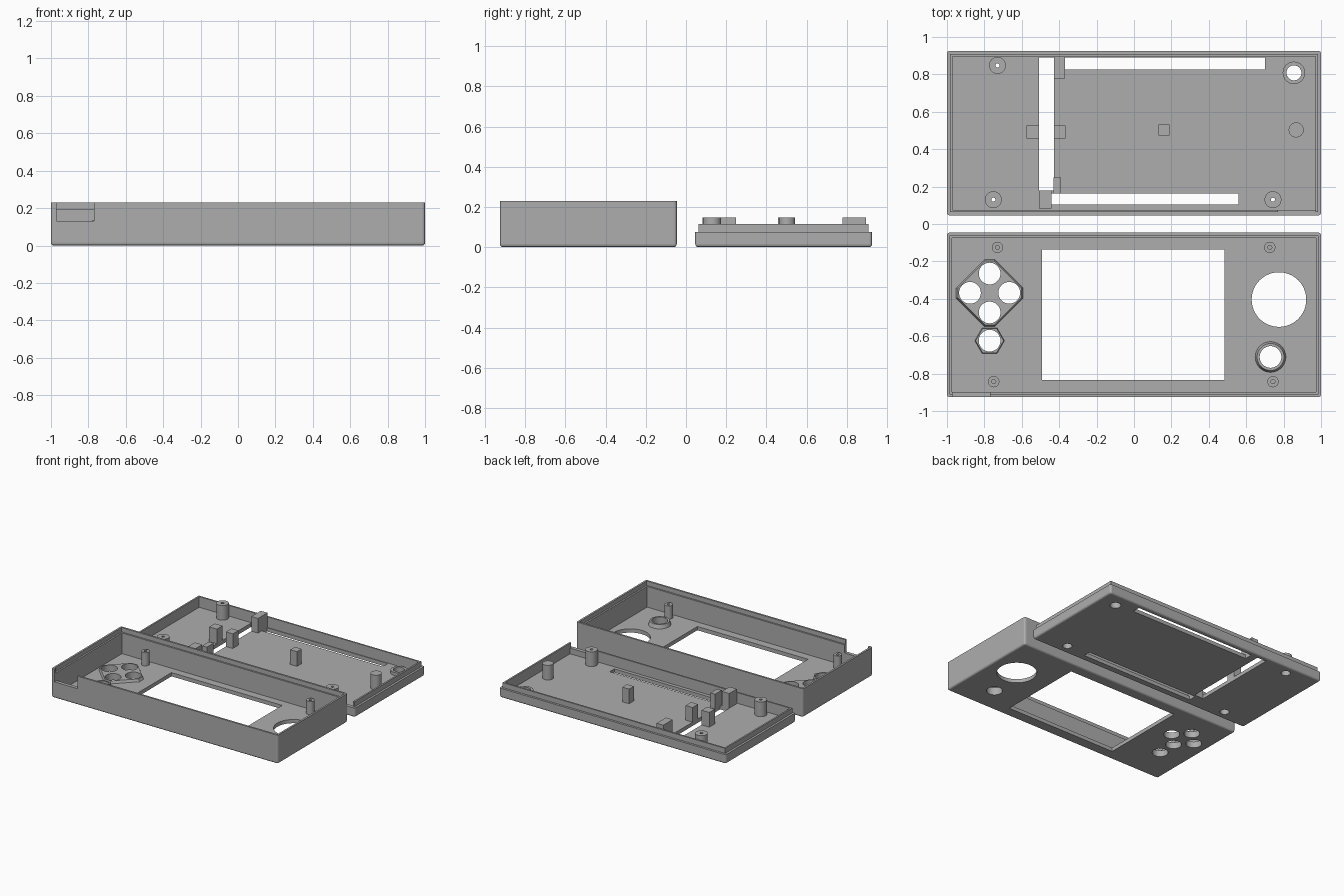
import bpy, bmesh, math

if "Cube" in bpy.data.objects:
    bpy.data.objects.remove(bpy.data.objects["Cube"])

grey = bpy.data.materials.new("plain_grey")
grey.diffuse_color = (0.42, 0.42, 0.42, 1)
grey.use_nodes = True
grey.node_tree.nodes["Principled BSDF"].inputs["Base Color"].default_value = grey.diffuse_color


def make(name, bm, smooth=False):
    bmesh.ops.recalc_face_normals(bm, faces=bm.faces)
    mesh = bpy.data.meshes.new(name)
    bm.to_mesh(mesh)
    bm.free()
    mesh.materials.append(grey)
    ob = bpy.data.objects.new(name, mesh)
    bpy.context.collection.objects.link(ob)
    if smooth:
        bpy.ops.object.select_all(action='DESELECT')
        ob.select_set(True)
        bpy.context.view_layer.objects.active = ob
        bpy.ops.object.shade_smooth_by_angle(angle=math.radians(35))
    return ob


def box(name, x0, x1, y0, y1, z0, z1, round_r=0):
    bm = bmesh.new()
    bmesh.ops.create_cube(bm, size=1)
    for v in bm.verts:
        v.co = ((x0 + x1) / 2 + v.co.x * (x1 - x0),
                (y0 + y1) / 2 + v.co.y * (y1 - y0),
                (z0 + z1) / 2 + v.co.z * (z1 - z0))
    if round_r:  # round every edge except the top rim
        edges = [e for e in bm.edges if min(v.co.z for v in e.verts) < z0 + 1e-5]
        bmesh.ops.bevel(bm, geom=edges, offset=round_r, segments=4,
                        profile=0.5, affect='EDGES')
    return make(name, bm)


def prism(name, pts, z0, z1, inset=1.0, centre=(0, 0)):
    """Extruded outline whose top is scaled about the centre."""
    bm = bmesh.new()
    cx, cy = centre
    low = [bm.verts.new((x, y, z0)) for x, y in pts]
    top = [bm.verts.new((cx + (x - cx) * inset, cy + (y - cy) * inset, z1)) for x, y in pts]
    bm.faces.new(low)
    bm.faces.new(top)
    for i in range(len(pts)):
        j = (i + 1) % len(pts)
        bm.faces.new((low[i], low[j], top[j], top[i]))
    return make(name, bm)


def ngon(x, y, r, n=48):
    return [(x + r * math.cos(2 * math.pi * i / n), y + r * math.sin(2 * math.pi * i / n))
            for i in range(n)]


def hole(x, y, r, z0=-0.1, z1=0.5):
    return prism("hole_cutter", ngon(x, y, r), z0, z1)


def lathe(name, x, y, profile, n=40):
    """Closed (radius, z) profile turned round a vertical axis."""
    bm = bmesh.new()
    rings = [[bm.verts.new((px, py, z)) for px, py in ngon(x, y, r, n)] for r, z in profile]
    for k, a in enumerate(rings):
        b = rings[(k + 1) % len(rings)]
        for i in range(n):
            j = (i + 1) % n
            bm.faces.new((a[i], a[j], b[j], b[i]))
    return make(name, bm, True)


def boolean(ob, others, op='DIFFERENCE'):
    bpy.context.view_layer.objects.active = ob
    for o in others:
        m = ob.modifiers.new("cut", 'BOOLEAN')
        m.operation, m.solver, m.object = op, 'EXACT', o
        bpy.ops.object.modifier_apply(modifier=m.name)
        bpy.data.objects.remove(o)


FLOOR = 0.03
Y0, Y1 = 0.046, 0.926

# ---- front shell: deep tray with screen window and control openings
PAD = [(-0.772, -0.265), (-0.877, -0.368), (-0.667, -0.368), (-0.772, -0.473)]
LOW = (-0.772, -0.624)
front = box("front_shell", -1, 1, -Y1, -Y0, 0, 0.23, 0.015)
boolean(front, [
    box("pocket", -0.972, 0.972, -Y1 + 0.028, -Y0 - 0.028, FLOOR, 0.5),
    box("rim_step", -0.985, 0.985, -Y1 + 0.015, -Y0 - 0.015, 0.195, 0.5),
    box("port_notch", -0.97, -0.77, -1.1, -0.88, 0.13, 0.5),
    box("window", -0.493, 0.484, -0.835, -0.135, -0.1, 0.1),
    hole(0.775, -0.404, 0.146),
    hole(0.73, -0.711, 0.058),
] + [hole(x, y, 0.058) for x, y in PAD + [LOW]])

# button collars on the inside of the front shell
c, a, b = (-0.772, -0.369), 0.181, 0.027
diamond = [(-b, a), (b, a), (a, b), (a, -b), (b, -a), (-b, -a), (-a, -b), (-a, b)]
pad = prism("pad_collar", [(c[0] + x, c[1] + y) for x, y in diamond], FLOOR - 0.003, 0.05, 0.94, c)
boolean(pad, [hole(x, y, 0.058) for x, y in PAD])
low = prism("lower_button_collar", ngon(*LOW, 0.08, 6), FLOOR - 0.003, 0.05, 0.94, LOW)
boolean(low, [hole(*LOW, 0.058)])
lathe("round_button_collar", 0.73, -0.711,
      [(0.058, FLOOR - 0.003), (0.083, FLOOR - 0.003), (0.072, 0.06), (0.058, 0.06)])

# front screw posts with blind holes
for x, y in [(-0.73, -0.125), (0.726, -0.125), (-0.75, -0.843), (0.743, -0.843)]:
    lathe("front_screw_post", x, y,
          [(0.011, FLOOR - 0.003), (0.03, FLOOR - 0.003), (0.03, 0.135), (0.011, 0.135)])

# ---- back shell: shallow tray with a raised inner lip
SCREWS = [(-0.73, 0.848), (-0.752, 0.13), (0.743, 0.13)]
back = box("back_shell", -1, 1, Y0, Y1, 0, 0.075, 0.015)
boolean(back, [box("lip", -0.983, 0.983, Y0 + 0.017, Y1 - 0.017, 0.02, 0.115)], 'UNION')
boolean(back, [
    box("pocket", -0.97, 0.97, Y0 + 0.03, Y1 - 0.03, FLOOR, 0.5),
    box("lip_gap", 0.77, 0.97, 0.0, Y0 + 0.035, 0.075, 0.5),
    box("tall_slot", -0.507, -0.427, 0.18, 0.89, -0.1, 0.1),
    box("upper_slot", -0.368, 0.70, 0.826, 0.89, -0.1, 0.1),
    box("lower_slot", -0.442, 0.56, 0.104, 0.163, -0.1, 0.1),
    hole(0.855, 0.808, 0.04),
] + [hole(x, y, 0.034) for x, y in SCREWS])

# hollow screw posts, counterbored from below
for x, y in SCREWS:
    lathe("back_screw_post", x, y,
          [(0.034, FLOOR - 0.003), (0.045, FLOOR - 0.003), (0.045, 0.147),
           (0.011, 0.147), (0.011, 0.105), (0.034, 0.105)])
lathe("corner_ring", 0.855, 0.808,
      [(0.04, FLOOR - 0.003), (0.06, FLOOR - 0.003), (0.06, 0.055), (0.04, 0.055)])
prism("support_peg", ngon(0.867, 0.503, 0.04), FLOOR - 0.003, 0.147)

# square support blocks
for x0, x1, y0, y1 in [(-0.427, -0.368, 0.778, 0.896), (-0.507, -0.442, 0.083, 0.18),
                       (-0.43, -0.389, 0.163, 0.248), (-0.575, -0.507, 0.457, 0.527),
                       (-0.427, -0.366, 0.457, 0.527), (0.13, 0.19, 0.473, 0.532)]:
    box("support_block", x0, x1, y0, y1, FLOOR - 0.003, 0.147)
